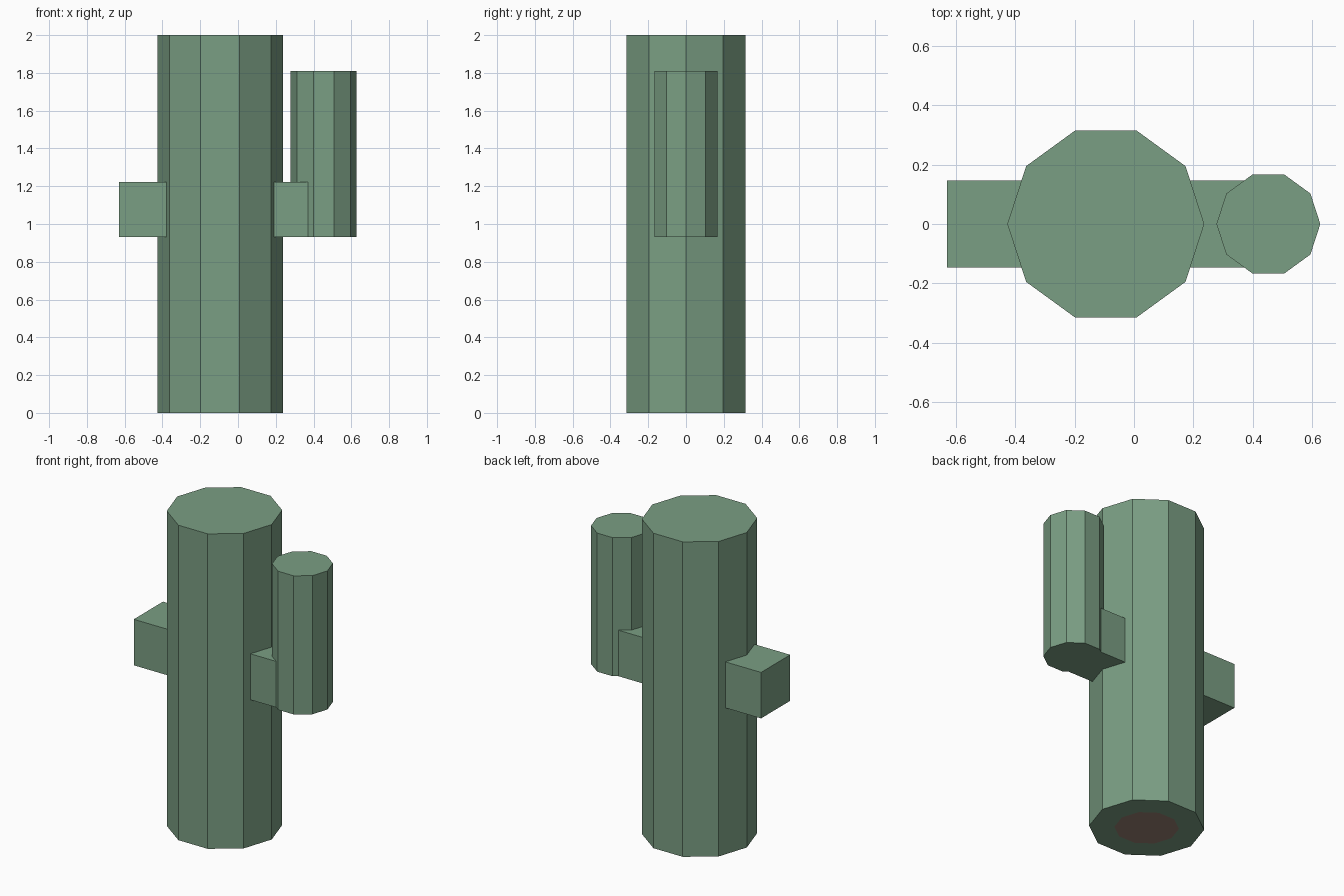
import bpy
import bmesh
from mathutils import Matrix, Vector

cube = bpy.data.objects.get("Cube")
if cube:
    bpy.data.objects.remove(cube, do_unlink=True)


def make_material(name, rgb):
    mat = bpy.data.materials.new(name)
    mat.use_nodes = True
    mat.diffuse_color = (*rgb, 1)
    mat.node_tree.nodes["Principled BSDF"].inputs["Base Color"].default_value = (*rgb, 1)
    return mat


green = make_material("cactus green", (0.195, 0.342, 0.227))
brown = make_material("core brown", (0.32, 0.22, 0.17))


def finish(bm, name, materials):
    mesh = bpy.data.meshes.new(name)
    bm.to_mesh(mesh)
    bm.free()
    for mat in materials:
        mesh.materials.append(mat)
    obj = bpy.data.objects.new(name, mesh)
    bpy.context.collection.objects.link(obj)
    return obj


def column(name, x, radius, low, high, core_inset=0):
    """Ten-sided upright column, optionally with a brown core on its underside."""
    bm = bmesh.new()
    bmesh.ops.create_cone(bm, cap_ends=True, segments=10, radius1=radius,
                          radius2=radius, depth=high - low)
    # Put a corner on the x axis
    corner = max(bm.verts, key=lambda v: v.co.x).co
    turn = Vector((corner.x, corner.y)).angle_signed(Vector((1, 0)))
    bm.transform(Matrix.Translation((x, 0, (low + high) / 2))
                 @ Matrix.Rotation(-turn, 4, "Z"))
    if core_inset:
        base = min(bm.faces, key=lambda f: f.calc_center_median().z)
        bmesh.ops.inset_region(bm, faces=[base], thickness=core_inset)
        base.material_index = 1
    return finish(bm, name, [green, brown] if core_inset else [green])


def box(name, low, high):
    bm = bmesh.new()
    low, high = Vector(low), Vector(high)
    bmesh.ops.create_cube(bm, size=1)
    bm.transform(Matrix.Translation((low + high) / 2)
                 @ Matrix.Diagonal((*(high - low), 1)))
    return finish(bm, name, [green])


# Main stem and the raised side branch
column("trunk", -0.095, 0.332, 0, 2, core_inset=0.146)
column("left_branch", 0.453, 0.175, 0.93, 1.81)

# Square arms growing out of the stem
box("right_arm", (-0.63, -0.146, 0.93), (-0.2, 0.147, 1.222))
box("left_arm", (0.0, -0.146, 0.93), (0.45, 0.147, 1.222))
